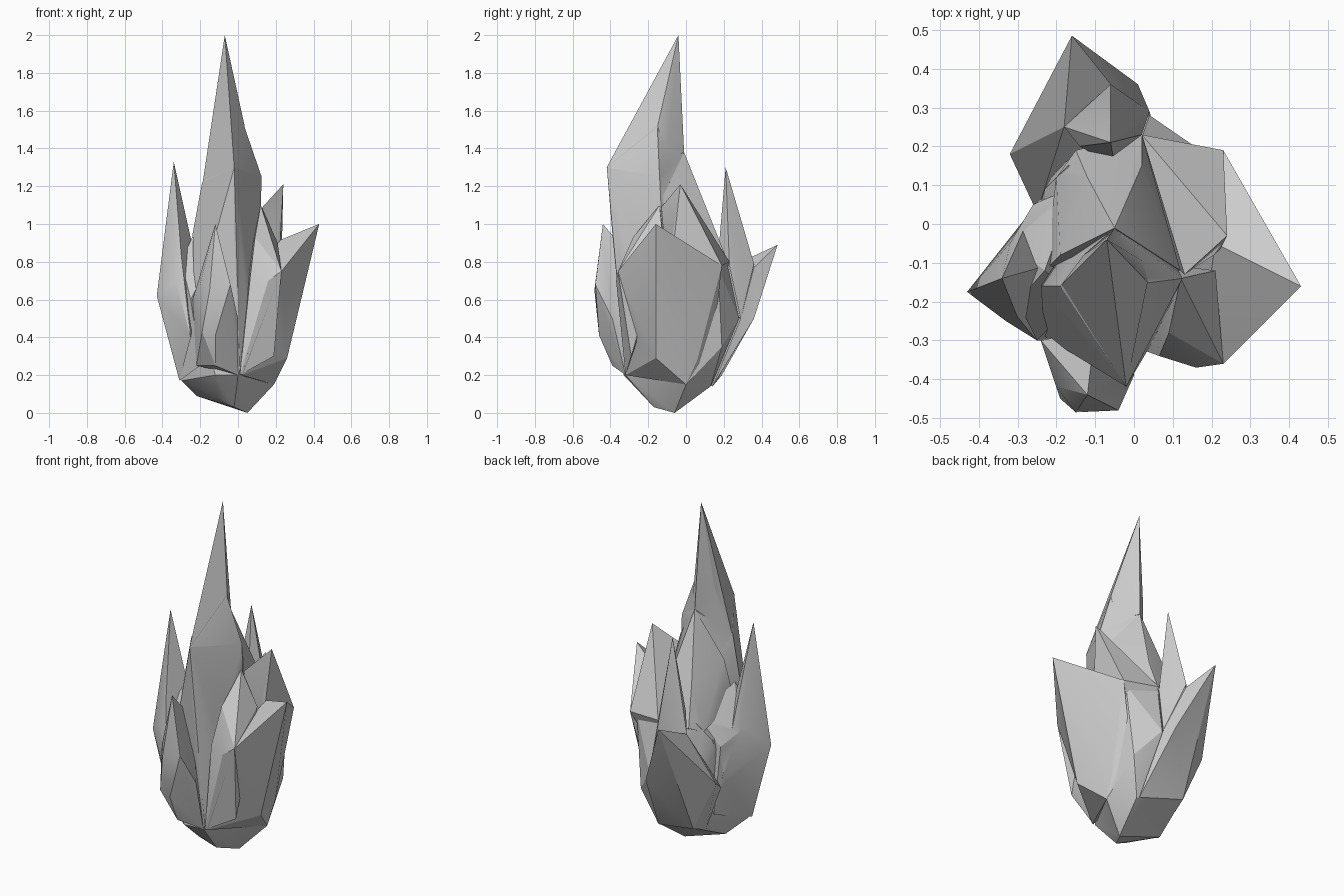
import bpy, bmesh


def shard(name, tip, body, root):
    """Faceted crystal: convex skin around a tip, its shoulder corners and its root corners."""
    bm = bmesh.new()
    for p in [tip] + body + root:
        bm.verts.new(p)
    res = bmesh.ops.convex_hull(bm, input=bm.verts[:])
    loose = {g for g in res["geom_interior"] if isinstance(g, bmesh.types.BMVert)}
    bmesh.ops.delete(bm, geom=list(loose), context='VERTS')
    bmesh.ops.recalc_face_normals(bm, faces=bm.faces[:])
    me = bpy.data.meshes.new(name)
    bm.to_mesh(me)
    bm.free()
    ob = bpy.data.objects.new(name, me)
    bpy.context.collection.objects.link(ob)
    shards.append(ob)


shards = []

# Rounded rock core that the shards grow from
shard("core", (0.05, -0.06, 0),
      [(0.2, 0.17, 0.77), (-0.23, 0.09, 0.7), (-0.22, -0.28, 0.6), (0.1, -0.3, 0.6),
       (0.04, 0.28, 0.5), (0.16, 0.19, 0.35), (0.02, 0.22, 0.78), (-0.17, 0.15, 0.8)],
      [(-0.02, -0.17, 0.03), (-0.11, -0.2, 0.08), (-0.22, -0.05, 0.09), (-0.3, -0.15, 0.17),
       (0.19, 0, 0.15), (0.09, 0.13, 0.14), (0, -0.32, 0.2), (-0.12, -0.33, 0.2),
       (-0.18, 0.18, 0.2)])

# Tip of the central spire
shard("spire_tip", (-0.07, -0.04, 2.0),
      [(-0.02, -0.42, 1.3), (0.035, -0.15, 1.52), (-0.13, -0.08, 1.5)],
      [(-0.05, -0.01, 1.38), (0.03, -0.1, 1.35), (-0.19, -0.16, 1.2)])

# Long body of the spire, running down into the core
shard("spire_body", (0.034, -0.152, 1.515),
      [(-0.02, -0.419, 1.298), (0.125, -0.14, 1.25), (-0.19, -0.16, 1.22), (-0.05, -0.012, 1.37)],
      [(-0.02, -0.39, 0.95), (0.12, -0.13, 1.05), (-0.24, -0.16, 0.95), (-0.23, -0.29, 0.55),
       (0.01, -0.32, 0.22), (0.05, -0.3, 0.5), (-0.1, 0.05, 0.9), (0.05, 0, 0.7)])

# Sloping shoulder behind the spire
shard("back_shoulder", (-0.05, -0.01, 1.38),
      [(0.12, -0.12, 1.15), (-0.19, -0.08, 1.1), (0.02, 0.15, 0.98), (-0.12, 0.12, 1.0)],
      [(0.02, 0.23, 0.78), (-0.2, 0.12, 0.75), (-0.23, -0.12, 0.85), (0.1, -0.1, 0.7),
       (-0.15, 0.19, 0.78)])

# Right hand shards
shard("right_spike", (0.24, -0.03, 1.21),
      [(0.13, -0.13, 1.09), (0.23, 0.19, 0.78), (0.02, 0.23, 0.8)],
      [(0.22, -0.07, 0.85), (0.1, -0.1, 0.7), (0.1, 0.1, 0.5)])
shard("right_leaf", (0.43, -0.16, 1.0),
      [(0.23, 0.19, 0.78), (0.21, -0.05, 0.91), (0.23, -0.36, 0.75), (0.16, -0.37, 0.7)],
      [(0.26, -0.16, 0.29), (0.2, 0.06, 0.28), (0.19, 0, 0.15),
       (0.02, -0.32, 0.2), (0.09, 0.12, 0.16)])
shard("front_right_shard", (0.12, -0.14, 1.1),
      [(0.09, -0.28, 0.93), (0.23, -0.36, 0.75), (0.16, -0.37, 0.7),
       (0.21, -0.12, 0.9), (0.065, -0.34, 0.72)],
      [(0.01, -0.32, 0.2), (0.19, -0.29, 0.3), (0.05, -0.1, 0.8)])

# Front shard
shard("front_shard", (-0.12, -0.44, 1.0),
      [(-0.04, -0.48, 0.68), (-0.15, -0.485, 0.65), (-0.2, -0.42, 0.68),
       (-0.19, -0.45, 0.43), (-0.12, -0.46, 0.41), (-0.24, -0.3, 0.6)],
      [(0, -0.39, 0.5), (0, -0.32, 0.2), (-0.12, -0.39, 0.25),
       (-0.22, -0.29, 0.25), (-0.1, -0.27, 0.8)])

# Left spike and the wider flank under it
shard("left_spike", (-0.34, -0.14, 1.33),
      [(-0.43, -0.175, 0.62), (-0.33, -0.25, 0.7), (-0.3, -0.24, 0.83),
       (-0.28, -0.12, 0.98), (-0.32, -0.05, 0.75)],
      [(-0.25, -0.3, 0.4), (-0.31, -0.17, 0.17), (-0.2, -0.1, 0.7), (-0.26, 0.04, 0.45)])
shard("left_flank", (-0.23, -0.12, 0.96),
      [(-0.3, -0.2, 0.8), (-0.32, -0.05, 0.72), (-0.26, 0.05, 0.65), (-0.25, -0.3, 0.6)],
      [(-0.15, 0.1, 0.8), (-0.15, -0.2, 0.8), (-0.31, -0.17, 0.17), (-0.23, 0.07, 0.25),
       (-0.2, -0.3, 0.25)])

# Back spike and the broad leaf below it
shard("back_spike", (-0.06, 0.21, 1.3),
      [(-0.14, 0.2, 0.88), (0.02, 0.23, 0.78), (-0.06, 0.36, 0.79), (-0.18, 0.25, 0.78)],
      [(0.04, 0.29, 0.5), (-0.05, 0.3, 0.45), (-0.05, 0.15, 0.6)])
shard("back_leaf", (-0.16, 0.485, 0.89),
      [(0.01, 0.36, 0.5), (0.04, 0.29, 0.5), (-0.32, 0.18, 0.5),
       (-0.06, 0.36, 0.77), (-0.18, 0.25, 0.78)],
      [(-0.18, 0.19, 0.2), (0.08, 0.14, 0.14), (-0.2, 0.1, 0.17), (-0.25, 0.03, 0.4)])

# Fuse all shards into one outer skin
crystal = shards[0]
bpy.context.view_layer.objects.active = crystal
crystal.select_set(True)
for other in shards[1:]:
    mod = crystal.modifiers.new("fuse", 'BOOLEAN')
    mod.operation = 'UNION'
    mod.solver = 'EXACT'
    mod.object = other
    bpy.ops.object.modifier_apply(modifier=mod.name)
    bpy.data.objects.remove(other)
crystal.name = "crystal_cluster"
bpy.ops.object.shade_smooth_by_angle(angle=0.4)
